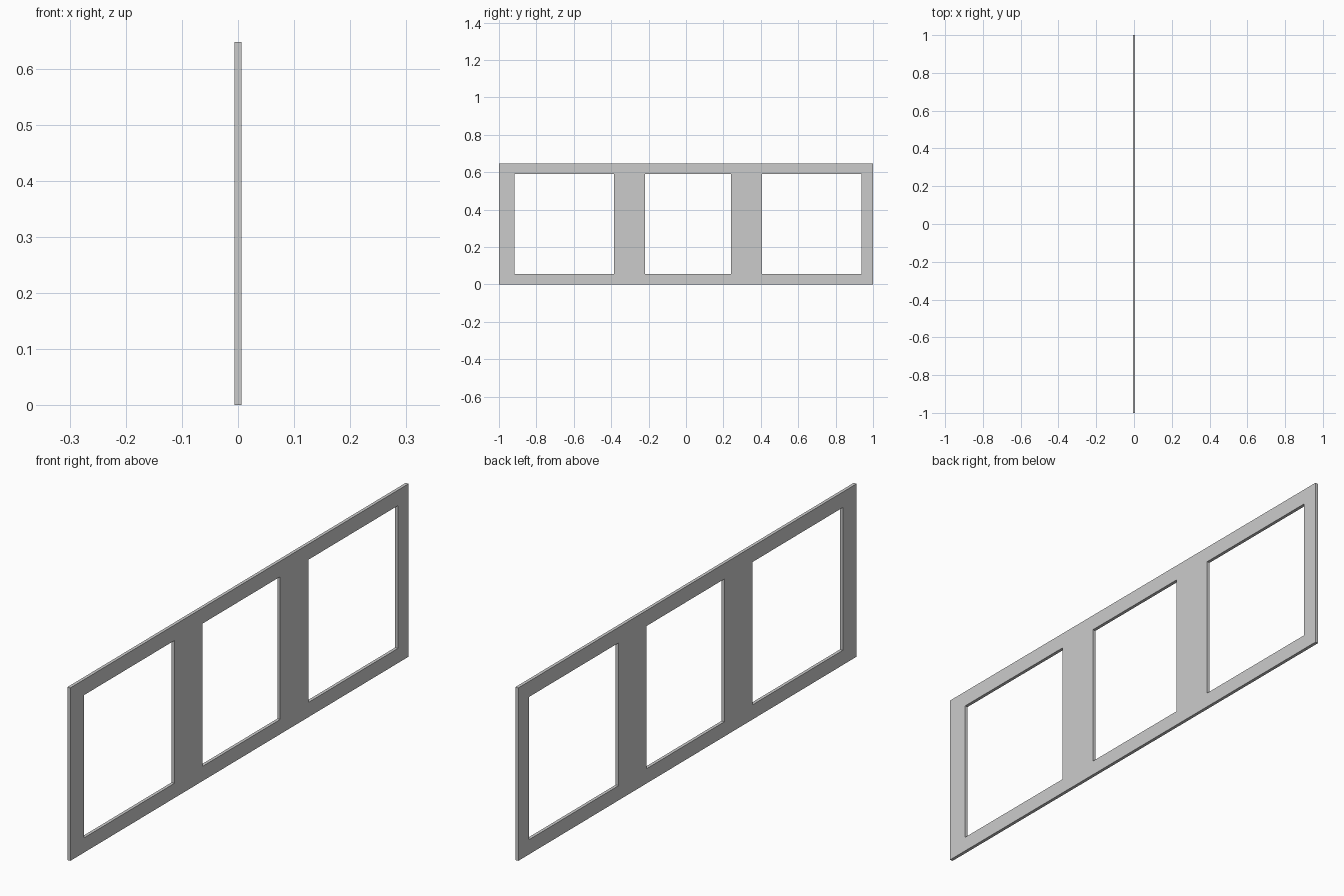
import bpy, bmesh
from mathutils import Vector

if "Cube" in bpy.data.objects:
    bpy.data.objects.remove(bpy.data.objects["Cube"])

# Panel breaks: outer edges and opening edges along y and z
ys = [-1.0, -0.918, -0.384, -0.218, 0.241, 0.407, 0.937, 1.0]
zs = [0.0, 0.055, 0.589, 0.647]
thickness = 0.012

# Flat frame sheet: every cell except the three openings
bm = bmesh.new()
grid = [[bm.verts.new((-thickness / 2, y, z)) for z in zs] for y in ys]
for i in range(len(ys) - 1):
    for j in range(len(zs) - 1):
        if j == 1 and i % 2 == 1:
            continue
        bm.faces.new((grid[i][j], grid[i + 1][j], grid[i + 1][j + 1], grid[i][j + 1]))

# Give the sheet its thickness
ext = bmesh.ops.extrude_face_region(bm, geom=bm.faces[:], use_keep_orig=True)
moved = [v for v in ext["geom"] if isinstance(v, bmesh.types.BMVert)]
bmesh.ops.translate(bm, verts=moved, vec=Vector((thickness, 0, 0)))
bmesh.ops.recalc_face_normals(bm, faces=bm.faces[:])

mesh = bpy.data.meshes.new("window_frame")
bm.to_mesh(mesh)
bm.free()
frame = bpy.data.objects.new("window_frame", mesh)
bpy.context.collection.objects.link(frame)
